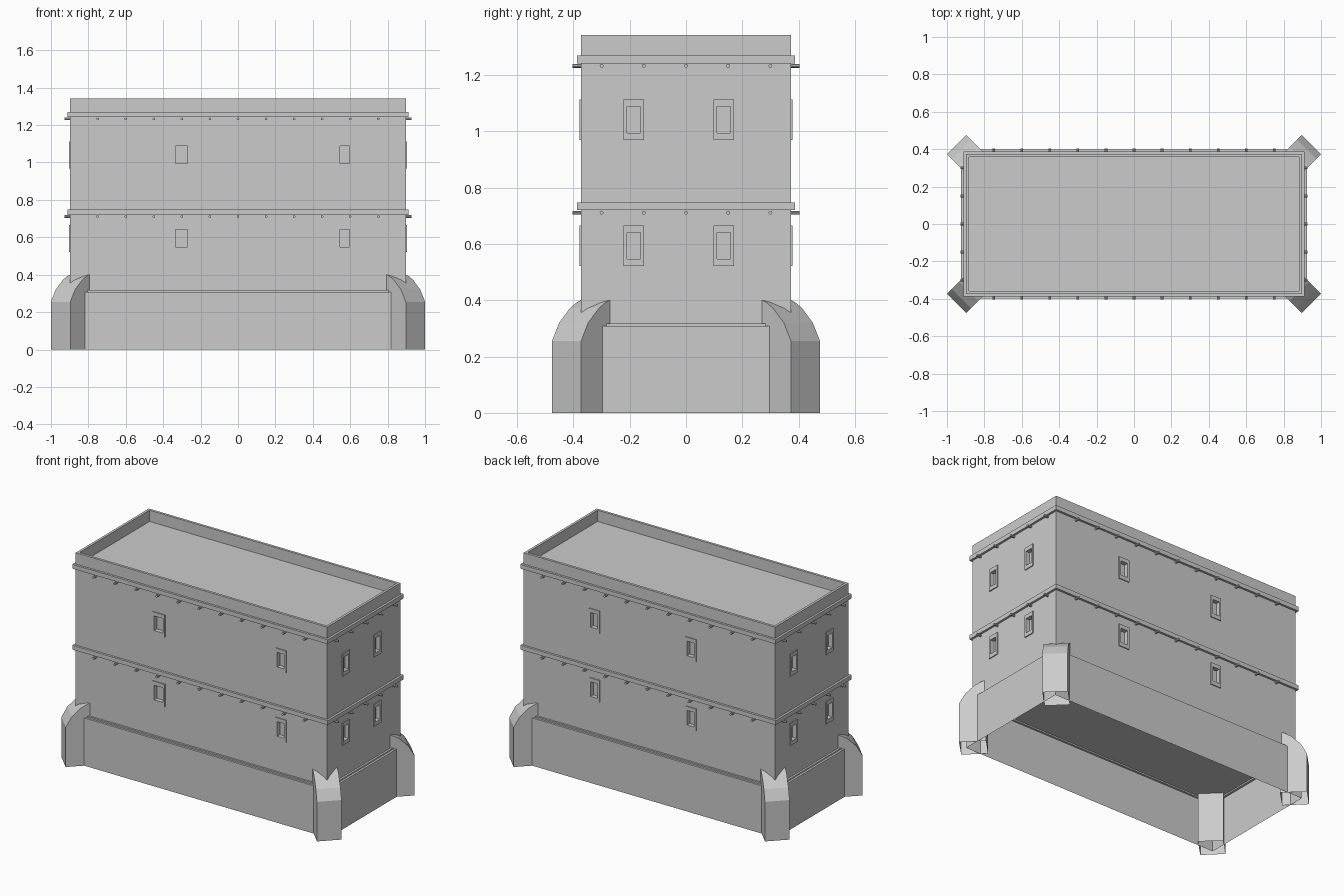
import bpy, bmesh, math
from mathutils import Vector

if "Cube" in bpy.data.objects:
    bpy.data.objects.remove(bpy.data.objects["Cube"])

HX, HY = 0.897, 0.373          # half size of the tower walls


def finish(name, bm):
    bmesh.ops.recalc_face_normals(bm, faces=bm.faces[:])
    me = bpy.data.meshes.new(name)
    bm.to_mesh(me)
    bm.free()
    ob = bpy.data.objects.new(name, me)
    bpy.context.collection.objects.link(ob)
    return ob


def box(bm, lo, hi):
    lo, hi = [min(p) for p in zip(lo, hi)], [max(p) for p in zip(lo, hi)]
    vs = bmesh.ops.create_cube(bm, size=1)["verts"]
    for v in vs:
        v.co = Vector([lo[i] + (v.co[i] + 0.5) * (hi[i] - lo[i]) for i in range(3)])


def rings(bm, levels, cap_bottom, cap_top):
    """Stack of rectangles (half x, half y, z) joined by walls."""
    loops = [[bm.verts.new((sx * x, sy * y, z)) for sx, sy in ((-1, -1), (1, -1), (1, 1), (-1, 1))]
             for x, y, z in levels]
    for a, b in zip(loops, loops[1:]):
        for i in range(4):
            j = (i + 1) % 4
            bm.faces.new((a[i], a[j], b[j], b[i]))
    if cap_bottom:
        bm.faces.new(loops[0][::-1])
    if cap_top:
        bm.faces.new(loops[-1])


# walls with parapet and sunken roof
bm = bmesh.new()
rings(bm, [(HX, HY, 0.317), (HX, HY, 1.343), (HX - 0.016, HY - 0.016, 1.343),
           (HX - 0.016, HY - 0.016, 1.27)], True, True)
walls = finish("walls", bm)

# stepped base skirt, open underneath
bm = bmesh.new()
rings(bm, [(0.924, 0.398, 0), (0.924, 0.398, 0.308), (0.91, 0.385, 0.308),
           (0.91, 0.385, 0.317), (HX, HY, 0.317)], False, False)
finish("base_skirt", bm)

# diagonal corner buttresses with curved tops, open underneath
profile = [(0, 0), (0, 0.255), (0.036, 0.32), (0.09, 0.372), (0.125, 0.393), (0.155, 0.404), (0.155, 0)]
for sx in (-1, 1):
    for sy in (-1, 1):
        bm = bmesh.new()
        n = Vector((sx, sy, 0)).normalized()
        t = Vector((-n.y, n.x, 0))
        c = Vector((sx * 0.9485, sy * 0.4245, 0))
        sides = [[bm.verts.new(c - n * d + t * w + Vector((0, 0, z))) for d, z in profile]
                 for w in (-0.073, 0.073)]
        for s in sides:
            bm.faces.new(s)
        for i in range(len(profile) - 1):
            bm.faces.new((sides[0][i], sides[0][i + 1], sides[1][i + 1], sides[1][i]))
        finish("corner_buttress", bm)

# string courses with rows of beam ends below
for z in (0.72, 1.242):
    bm = bmesh.new()
    ox, oy = HX + 0.014, HY + 0.014
    rings(bm, [(HX, HY, z), (ox, oy, z), (ox, oy, z + 0.028), (HX, HY, z + 0.028)], False, False)
    finish("string_course", bm)

    bm = bmesh.new()
    spots = [(i * 0.15, s * (HY + 0.011), 'Y') for i in range(-5, 6) for s in (-1, 1)]
    spots += [(s * (HX + 0.011), i * 0.15, 'X') for i in range(-2, 3) for s in (-1, 1)]
    for x, y, axis in spots:
        vs = bmesh.ops.create_cone(bm, cap_ends=True, segments=8, radius1=0.007,
                                   radius2=0.007, depth=0.038)["verts"]
        for v in vs:
            a, b, h = v.co
            v.co = Vector((x + a, y + h, z - 0.009 + b) if axis == 'Y' else (x + h, y + a, z - 0.009 + b))
    finish("beam_ends", bm)

# windows: (side, position along the wall, opening width)
windows = [("front", -0.302, 0.064), ("front", 0.57, 0.05),
           ("back", 0.39, 0.05), ("back", -0.298, 0.05),
           ("right", -0.185, 0.048), ("right", 0.134, 0.048),
           ("left", 0.187, 0.048), ("left", -0.178, 0.048)]
cut = bmesh.new()
frames = bmesh.new()


def wall_box(bm, side, u0, u1, d0, d1, z0, z1):
    """Box on a wall: u along the wall, d outward from its surface."""
    s = 1 if side in ("back", "right") else -1
    if side in ("front", "back"):
        box(bm, (u0, s * (HY + d0), z0), (u1, s * (HY + d1), z1))
    else:
        box(bm, (s * (HX + d0), u0, z0), (s * (HX + d1), u1, z1))


for side, u, w in windows:
    for z in (0.594, 1.041):
        h, f, k, o = w / 2, 0.0125, 0.047, 0.025
        wall_box(cut, side, u - h, u + h, -0.022, 0.03, z - k, z + k)
        for a in (-1, 1):
            wall_box(frames, side, u + a * h, u + a * (h + f), -0.004, 0.006, z - k, z + k)
            wall_box(frames, side, u - h - f, u + h + f, -0.004, 0.006, z + a * k, z + a * (k + o))
finish("window_frames", frames)
cutter = finish("window_cutter", cut)
cutter.hide_render = True
cutter.hide_viewport = True
mod = walls.modifiers.new("window_recesses", 'BOOLEAN')
mod.operation = 'DIFFERENCE'
mod.solver = 'EXACT'
mod.object = cutter
